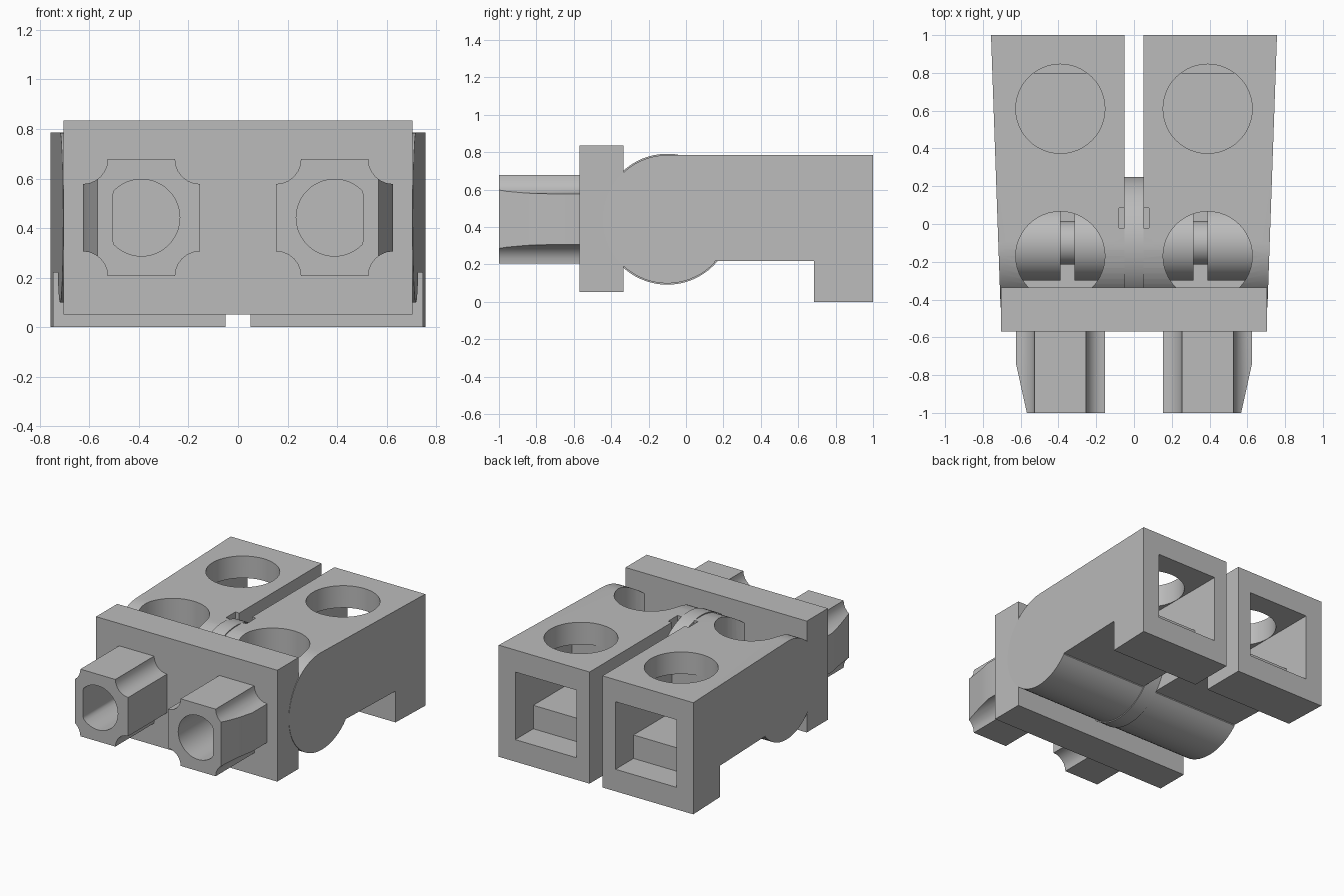
import bpy, bmesh, math
from mathutils import Matrix, Vector

if "Cube" in bpy.data.objects:
    bpy.data.objects.remove(bpy.data.objects["Cube"])

grey = bpy.data.materials.new("light grey")
grey.use_nodes = True
COLOUR = (0.5, 0.5, 0.5, 1)
grey.diffuse_color = COLOUR
grey.node_tree.nodes["Principled BSDF"].inputs["Base Color"].default_value = COLOUR


def finish(name, bm):
    bmesh.ops.recalc_face_normals(bm, faces=bm.faces)
    mesh = bpy.data.meshes.new(name)
    bm.to_mesh(mesh)
    bm.free()
    mesh.materials.append(grey)
    ob = bpy.data.objects.new(name, mesh)
    bpy.context.collection.objects.link(ob)
    return ob


def box(name, low, high):
    low, high = Vector(low), Vector(high)
    bm = bmesh.new()
    size = Matrix.Diagonal((high - low).to_4d())
    bmesh.ops.create_cube(bm, size=1, matrix=Matrix.Translation((low + high) / 2) @ size)
    return finish(name, bm)


def rod(name, start, end, radius, sides=48):
    start, end = Vector(start), Vector(end)
    axis = end - start
    turn = axis.to_track_quat('Z', 'Y').to_matrix().to_4x4()
    bm = bmesh.new()
    bmesh.ops.create_cone(bm, cap_ends=True, segments=sides, radius1=radius, radius2=radius,
                          depth=axis.length, matrix=Matrix.Translation((start + end) / 2) @ turn)
    return finish(name, bm)


def prism(name, points, along):
    bm = bmesh.new()
    face = bm.faces.new([bm.verts.new(p) for p in points])
    out = bmesh.ops.extrude_face_region(bm, geom=[face])
    bmesh.ops.translate(bm, vec=along, verts=[v for v in out["geom"] if isinstance(v, bmesh.types.BMVert)])
    return finish(name, bm)


def activate(ob):
    bpy.ops.object.select_all(action='DESELECT')
    ob.select_set(True)
    bpy.context.view_layer.objects.active = ob


def cut(ob, cutter):
    activate(ob)
    mod = ob.modifiers.new("cut", 'BOOLEAN')
    mod.operation, mod.solver, mod.object = 'DIFFERENCE', 'EXACT', cutter
    bpy.ops.object.modifier_apply(modifier=mod.name)
    bpy.data.objects.remove(cutter)


def smooth(ob):
    activate(ob)
    bpy.ops.object.shade_smooth_by_angle(angle=math.radians(30))


HY, HZ, R = -0.1, 0.442, 0.343     # hinge centre and barrel radius
CX = 0.39                          # centre of each half

# Body: rounded hinge barrel, flat top and a deep foot at the back
arc = [(HY + R * math.cos(a), HZ + R * math.sin(a))
       for a in [math.radians(90 + i * (228 / 40)) for i in range(41)]]
profile = arc + [(0.155, 0.22), (0.685, 0.22), (0.685, 0), (1, 0), (1, 0.785)]
body = prism("body", [(-1, y, z) for y, z in profile], (2, 0, 0))
for v in body.data.vertices:       # sides widen toward the back
    v.co.x *= 0.757 - 0.035 * (1 - v.co.y)

# Gap between the halves
cut(body, box("gap_cutter", (-0.05, -0.12, -0.1), (0.05, 1.1, 1)))
cut(body, box("notch_cutter", (-0.08, -0.02, 0.5), (0.08, 0.085, 1)))

for s in (-1, 1):
    x = s * CX
    # Rear socket with a raised inner floor, and the round openings above
    cut(body, box("socket_cutter", (x - 0.238, 0.80, 0.155), (x + 0.238, 1.1, 0.63)))
    cut(body, box("tunnel_cutter", (x - 0.238, 0.372, 0.32), (x + 0.238, 0.9, 0.63)))
    cut(body, rod("rear_hole_cutter", (x, 0.61, 0.33), (x, 0.61, 1), 0.236))
    cut(body, rod("front_hole_cutter", (x, -0.17, 0.25), (x, -0.17, 1), 0.236))
smooth(body)

# Hinge parts seen in the front openings and the gap
smooth(rod("centre_disc", (-0.05, HY, HZ), (0.05, HY, HZ), 0.35, 64))
for s, side in ((-1, "right"), (1, "left")):
    smooth(rod(side + "_pin", (s * 0.3, HY, HZ), (s * 0.4, HY, HZ), 0.115))
    smooth(rod(side + "_knuckle", (s * CX, HY, HZ), (s * 0.66, HY, HZ), 0.2))
    smooth(rod(side + "_hub", (s * 0.1, HY, HZ), (s * 0.315, HY, HZ), 0.2))

# Front plate
box("front_plate", (-0.705, -0.57, 0.052), (0.705, -0.335, 0.835))

# Pegs: square bars with hollowed corners, a tapered outer side and a bore
for s, side in ((-1, "right"), (1, "left")):
    x, h, r = s * CX, 0.236, 0.1
    points = []
    for k in range(4):
        corner = math.radians(45 + 90 * k)
        cx, cz = (math.copysign(h, f(corner)) for f in (math.cos, math.sin))
        for i in range(7):
            a = corner + math.pi + math.radians(45 - 15 * i)
            points.append((x + cx + r * math.cos(a), -1, HZ + cz + r * math.sin(a)))
    peg = prism(side + "_peg", points, (0, 0.45, 0))
    cut(peg, prism("taper_cutter", [(s * 0.556, -1.05, 0), (s * 0.8, -1.05, 0), (s * 0.8, -0.73, 0),
                                    (s * 0.627, -0.73, 0)], (0, 0, 1)))
    bore = rod("bore_cutter", (x, -1.1, HZ), (x, -0.6, HZ), 0.155)
    for v in bore.data.vertices:   # flat on the outer side
        v.co.x = s * min(s * v.co.x, 0.505)
    cut(peg, bore)
    smooth(peg)
